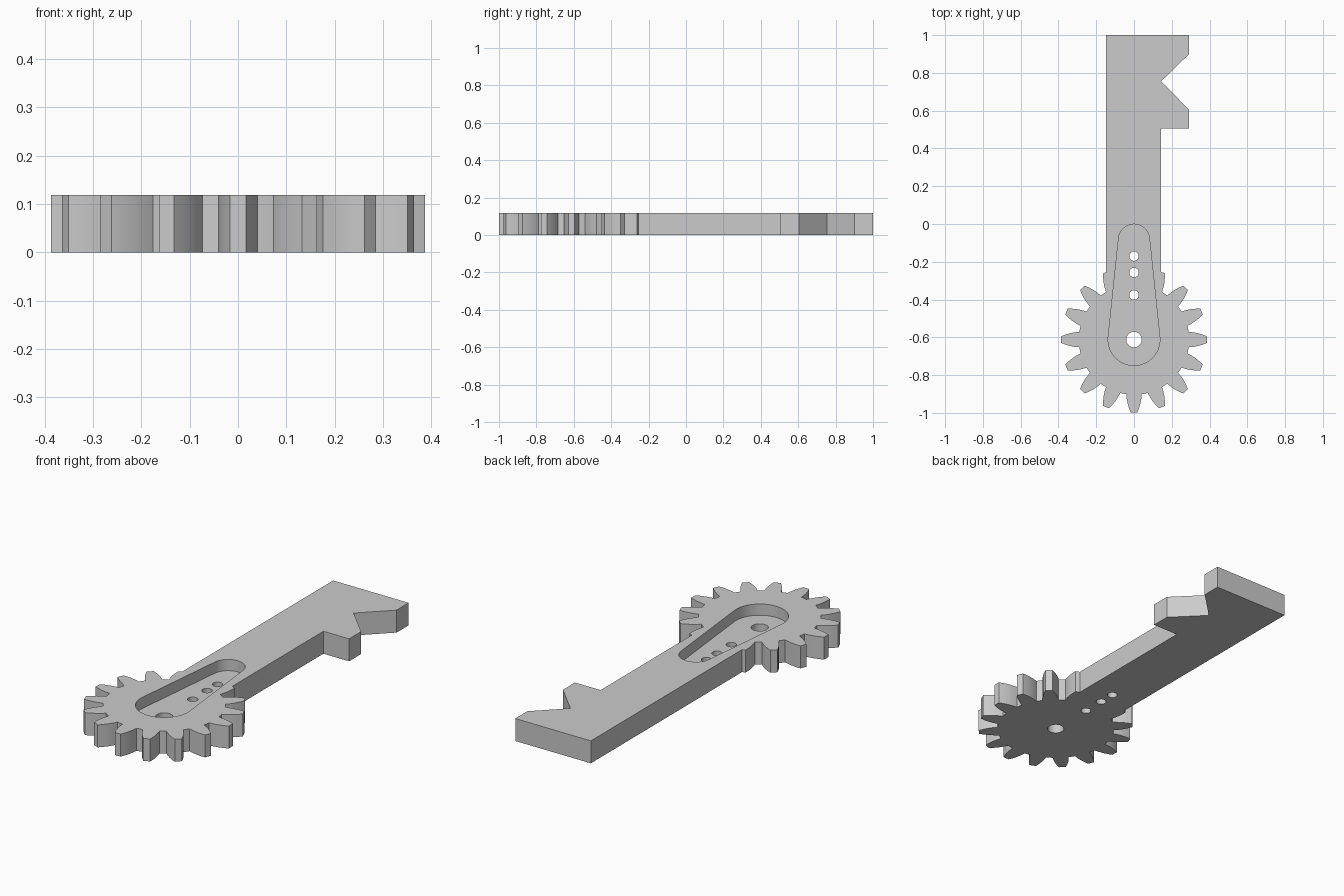
import bpy, bmesh
from math import sin, cos, pi, radians, asin

cube = bpy.data.objects.get("Cube")
if cube:
    bpy.data.objects.remove(cube)

THICK = 0.118
FLOOR = 0.059
HUB_Y = -0.612
TEETH = 16

grey = bpy.data.materials.new("plain grey")
grey.use_nodes = True
grey.diffuse_color = (0.6, 0.6, 0.6, 1)
grey.node_tree.nodes["Principled BSDF"].inputs["Base Color"].default_value = (0.6, 0.6, 0.6, 1)


def prism(name, outline, z0, z1):
    """Extrude a counter-clockwise outline between two heights."""
    bm = bmesh.new()
    face = bm.faces.new([bm.verts.new((x, y, z0)) for x, y in outline])
    ext = bmesh.ops.extrude_face_region(bm, geom=[face], use_keep_orig=True)
    for v in ext["geom"]:
        if isinstance(v, bmesh.types.BMVert):
            v.co.z = z1
    bmesh.ops.recalc_face_normals(bm, faces=bm.faces)
    mesh = bpy.data.meshes.new(name)
    bm.to_mesh(mesh)
    bm.free()
    mesh.materials.append(grey)
    obj = bpy.data.objects.new(name, mesh)
    bpy.context.collection.objects.link(obj)
    return obj


def arc(cy, r, start, end, steps):
    """Points on an arc centred on the middle line."""
    angles = [start + (end - start) * i / steps for i in range(steps + 1)]
    return [(r * cos(a), cy + r * sin(a)) for a in angles]


def combine(target, tool, operation):
    mod = target.modifiers.new(operation, 'BOOLEAN')
    mod.operation = operation
    mod.solver = 'EXACT'
    mod.object = tool
    bpy.context.view_layer.objects.active = target
    bpy.ops.object.modifier_apply(modifier=mod.name)
    bpy.data.objects.remove(tool)


# Gear: each tooth has bulging flanks, given as radius and half angle
flank = [(0.292, 8.0), (0.316, 7.0), (0.34, 5.7), (0.365, 4.1), (0.387, 2.5)]
tooth = [(r, -a) for r, a in flank] + [(r, a) for r, a in reversed(flank)]
tooth += [(0.292, 11.25)]
gear_outline = []
for i in range(TEETH):
    for r, a in tooth:
        t = 2 * pi * i / TEETH + radians(a)
        gear_outline.append((r * cos(t), HUB_Y + r * sin(t)))
lever = prism("geared_lever", gear_outline, 0, THICK)

# Arm with the notched head on its left side
left, right, tip = 0.143, -0.147, 0.292
arm_outline = [(right, -0.5), (left, -0.5), (left, 0.505), (tip, 0.505), (tip, 0.605),
               (left, 0.755), (tip, 0.9), (tip, 1), (right, 1)]
combine(lever, prism("arm", arm_outline, 0, THICK), 'UNION')

# Tapered pocket sunk into the top
big, small, small_y = 0.137, 0.082, -0.083
tilt = asin((big - small) / (small_y - HUB_Y))
pocket = arc(small_y, small, tilt, pi - tilt, 28) + arc(HUB_Y, big, pi - tilt, 2 * pi + tilt, 40)
combine(lever, prism("pocket_cutter", pocket, FLOOR, THICK + 0.1), 'DIFFERENCE')

# Axle hole and three small holes through the pocket floor
for y, r in [(HUB_Y, 0.041), (-0.376, 0.025), (-0.257, 0.025), (-0.17, 0.025)]:
    hole = arc(y, r, 0, 2 * pi, 32)[:-1]
    combine(lever, prism("hole_cutter", hole, -0.1, THICK + 0.1), 'DIFFERENCE')

# Smooth the curved walls, keep the rims sharp
bpy.ops.object.select_all(action='DESELECT')
lever.select_set(True)
bpy.context.view_layer.objects.active = lever
bpy.ops.object.shade_smooth_by_angle(angle=radians(25))
